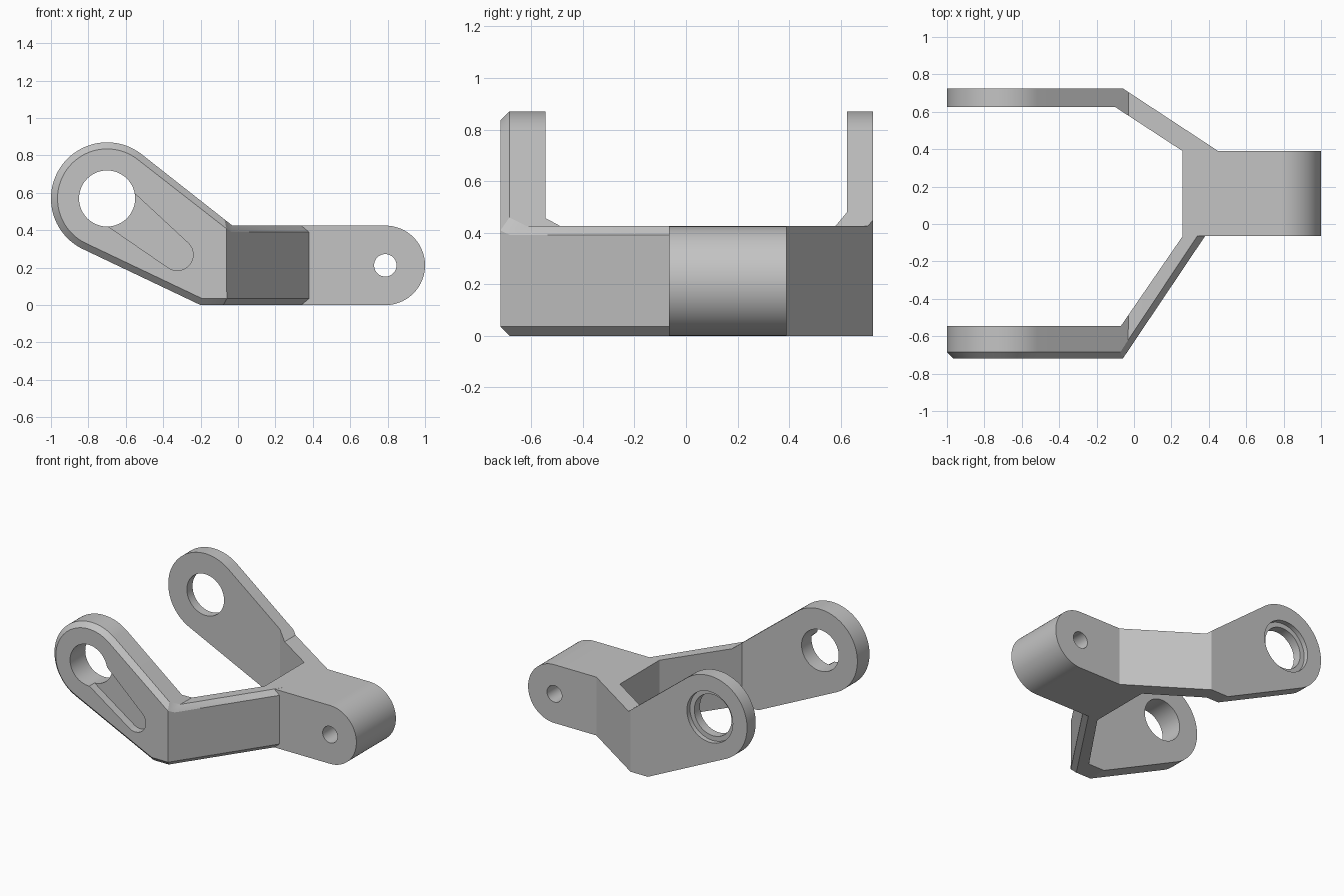
import bpy, bmesh, math
from mathutils import Vector

if "Cube" in bpy.data.objects:
    bpy.data.objects.remove(bpy.data.objects["Cube"])

grey = bpy.data.materials.new("plain grey")
grey.use_nodes = True
colour = (0.55, 0.55, 0.55, 1)
grey.diffuse_color = colour
grey.node_tree.nodes["Principled BSDF"].inputs["Base Color"].default_value = colour

EYE, EYE_R = Vector((-0.70, 0.57)), 0.30
H = 0.425
PIN, PIN_R = Vector((1 - H / 2, H / 2)), H / 2


def arc(c, r, a, b, n=48):
    return [(c[0] + r * math.cos(a + (b - a) * i / n),
             c[1] + r * math.sin(a + (b - a) * i / n)) for i in range(n + 1)]


def prism(name, pts, lo, hi, axis):
    """Extrude a closed outline along y (outline in xz) or z (outline in xy)."""
    place = (lambda p, t: (p[0], t, p[1])) if axis == "y" else (lambda p, t: (p[0], p[1], t))
    bm = bmesh.new()
    face = bm.faces.new([bm.verts.new(place(p, lo)) for p in pts])
    grown = bmesh.ops.extrude_face_region(bm, geom=[face])["geom"]
    step = Vector(place((0, 0), hi - lo))
    bmesh.ops.translate(bm, vec=step, verts=[v for v in grown if isinstance(v, bmesh.types.BMVert)])
    bmesh.ops.recalc_face_normals(bm, faces=bm.faces)
    me = bpy.data.meshes.new(name)
    bm.to_mesh(me)
    bm.free()
    me.materials.append(grey)
    ob = bpy.data.objects.new(name, me)
    bpy.context.collection.objects.link(ob)
    return ob


def combine(ob, other, operation):
    mod = ob.modifiers.new("cut", "BOOLEAN")
    mod.operation, mod.solver, mod.object = operation, "EXACT", other
    bpy.context.view_layer.objects.active = ob
    bpy.ops.object.modifier_apply(modifier=mod.name)
    bpy.data.objects.remove(other)


def tangent_angle(p, side):
    d = Vector(p) - EYE
    return math.atan2(d.y, d.x) + side * math.acos(EYE_R / d.length)


# Side outline shared by the hub and both arms
crease, heel = (-0.03, H), (-0.20, 0)
outline = (arc(EYE, EYE_R, tangent_angle(crease, 1), tangent_angle(heel, -1) + math.tau, 64)
           + [heel] + arc(PIN, PIN_R, -math.pi / 2, math.pi / 2) + [crease])


def plan_part(name, plan):
    ob = prism(name, plan, -0.2, 1.1, "z")
    combine(ob, prism("side_outline", outline, -1, 1, "y"), "INTERSECT")
    return ob


# Hub block with the back arm
bracket = plan_part("bracket", [
    (-1.1, 0.725), (-0.06, 0.725), (0.45, 0.39), (1.1, 0.39), (1.1, -0.065),
    (0.26, -0.065), (0.26, 0.39), (-0.1, 0.625), (-1.1, 0.625)])

# Front arm, its root buried in the hub
front_arm = plan_part("front_arm", [
    (-1.1, -0.72), (-0.06, -0.72), (0.447, 0.035), (0.329, 0.035),
    (-0.07, -0.545), (-1.1, -0.545)])

# Chamfer round the outer face of the front arm
bm = bmesh.new()
bm.from_mesh(front_arm.data)
bmesh.ops.remove_doubles(bm, verts=bm.verts, dist=1e-5)
bmesh.ops.dissolve_limit(bm, angle_limit=0.005, verts=bm.verts, edges=bm.edges)
bm.normal_update()
rim = []
for e in bm.edges:
    ys = sorted(f.normal.y for f in e.link_faces)
    if len(ys) == 2 and ys[0] < -0.4 and -0.3 < ys[1] < 0.3:
        rim.append(e)
bmesh.ops.bevel(bm, geom=rim, offset=0.035, offset_type="OFFSET", segments=1,
                affect="EDGES", clamp_overlap=False, material=-1)
bm.to_mesh(front_arm.data)
bm.free()
combine(bracket, front_arm, "UNION")


# Bores: eye holes, counterbore on the back arm, pin hole
for centre, r, lo, hi in [(EYE, 0.15, -1, 1), (EYE, 0.185, 0.69, 1), (PIN, 0.06, -1, 1)]:
    combine(bracket, prism("bore", arc(centre, r, 0, math.tau)[:-1], lo, hi, "y"), "DIFFERENCE")

# Tapered groove running from the front eye
tip, wide, narrow = Vector((-0.325, 0.27)), 0.12, 0.085
d = tip - EYE
a, phi = math.atan2(d.y, d.x), math.acos((wide - narrow) / d.length)
groove = arc(tip, narrow, a - phi, a + phi, 32) + arc(EYE, wide, a + phi, a - phi + math.tau, 32)
combine(bracket, prism("groove", groove, -1, -0.66, "y"), "DIFFERENCE")

# Smooth curved walls, crisp edges
bpy.ops.object.select_all(action="DESELECT")
bracket.select_set(True)
bpy.context.view_layer.objects.active = bracket
bpy.ops.object.shade_smooth_by_angle(angle=math.radians(20))
